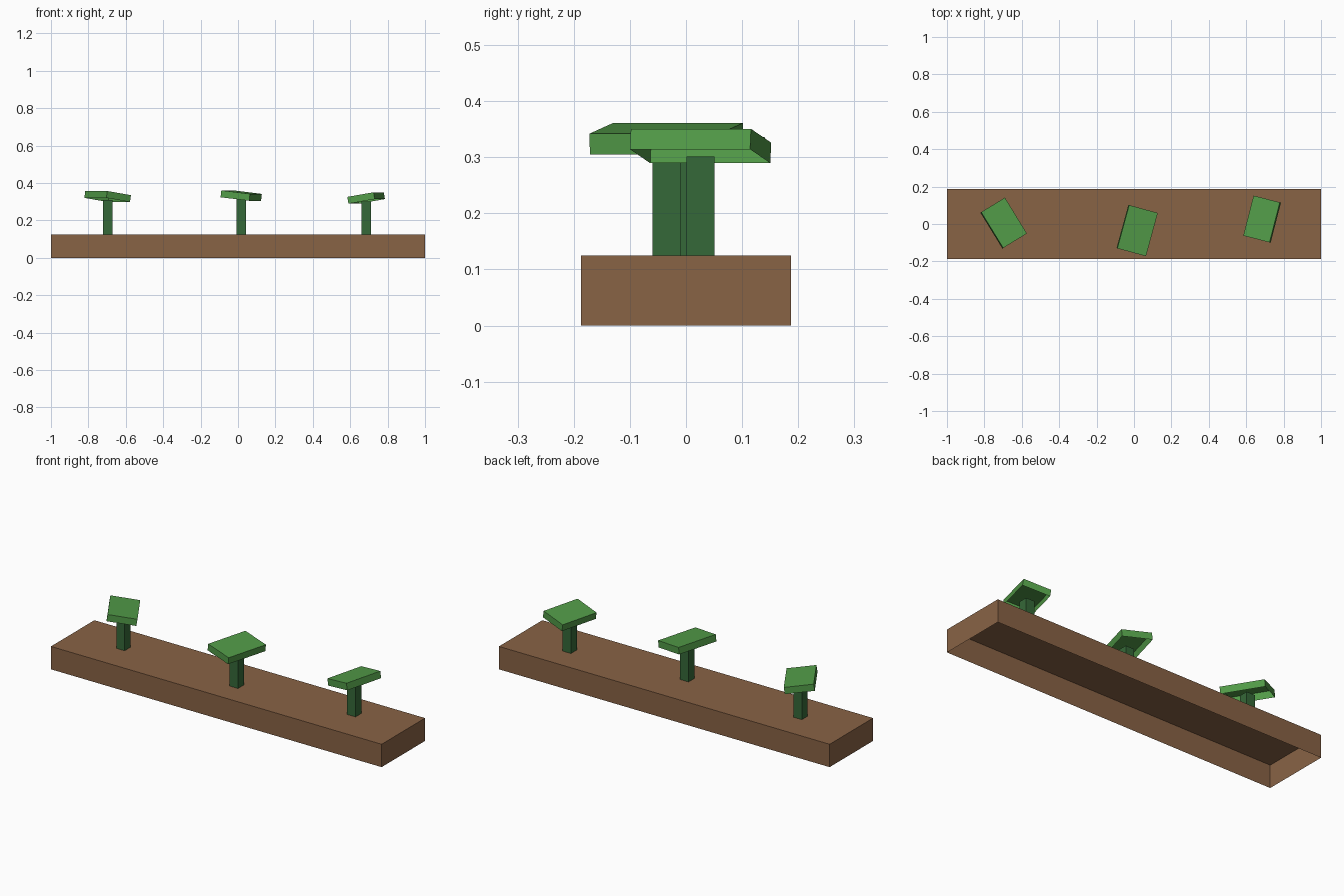
import bpy
import bmesh
from math import radians
from mathutils import Vector

default = bpy.data.objects.get("Cube")
if default:
    bpy.data.objects.remove(default, do_unlink=True)


def make_material(name, rgb):
    color = (*rgb, 1.0)
    mat = bpy.data.materials.new(name)
    mat.use_nodes = True
    mat.diffuse_color = color
    mat.node_tree.nodes["Principled BSDF"].inputs["Base Color"].default_value = color
    return mat


def open_box(name, size, center, mat, tilt=0.0, yaw=0.0):
    """Thin-shelled box without a floor, tilted about its long axis and turned about z."""
    bm = bmesh.new()
    bmesh.ops.create_cube(bm, size=1.0)
    bmesh.ops.scale(bm, vec=Vector(size), verts=bm.verts)
    bm.normal_update()
    floor = [f for f in bm.faces if f.normal.z < -0.5]
    bmesh.ops.delete(bm, geom=floor, context="FACES_ONLY")
    mesh = bpy.data.meshes.new(name)
    bm.to_mesh(mesh)
    bm.free()
    mesh.materials.append(mat)
    obj = bpy.data.objects.new(name, mesh)
    obj.location = center
    obj.rotation_euler = (0, radians(tilt), radians(yaw))
    bpy.context.collection.objects.link(obj)
    return obj


soil = make_material("soil brown", (0.25, 0.125, 0.06))
stem_green = make_material("dark stem green", (0.036, 0.14, 0.04))
leaf_green = make_material("leaf green", (0.085, 0.33, 0.065))

# Soil bed
BED_TOP = 0.125
open_box("soil_bed", (2.0, 0.375, BED_TOP), (0, 0, BED_TOP / 2), soil)

# Sprouts: side, x, y, leaf centre height, leaf width, leaf length, tilt, yaw
THICK = 0.037
STEM = 0.05
sprouts = [
    ("right", -0.697, 0.005, 0.328, 0.15, 0.225, 8.5, 31.5),
    ("middle", 0.017, -0.035, 0.333, 0.16, 0.24, 6.8, -15.3),
    ("left", 0.685, 0.026, 0.320, 0.147, 0.221, -9.7, -14.4),
]
for side, x, y, z, width, length, tilt, yaw in sprouts:
    stem_top = z - THICK / 2
    height = stem_top - BED_TOP
    open_box(side + "_stem", (STEM, STEM, height),
             (x, y, BED_TOP + height / 2), stem_green)
    open_box(side + "_leaf", (width, length, THICK), (x, y, z),
             leaf_green, tilt, yaw)
